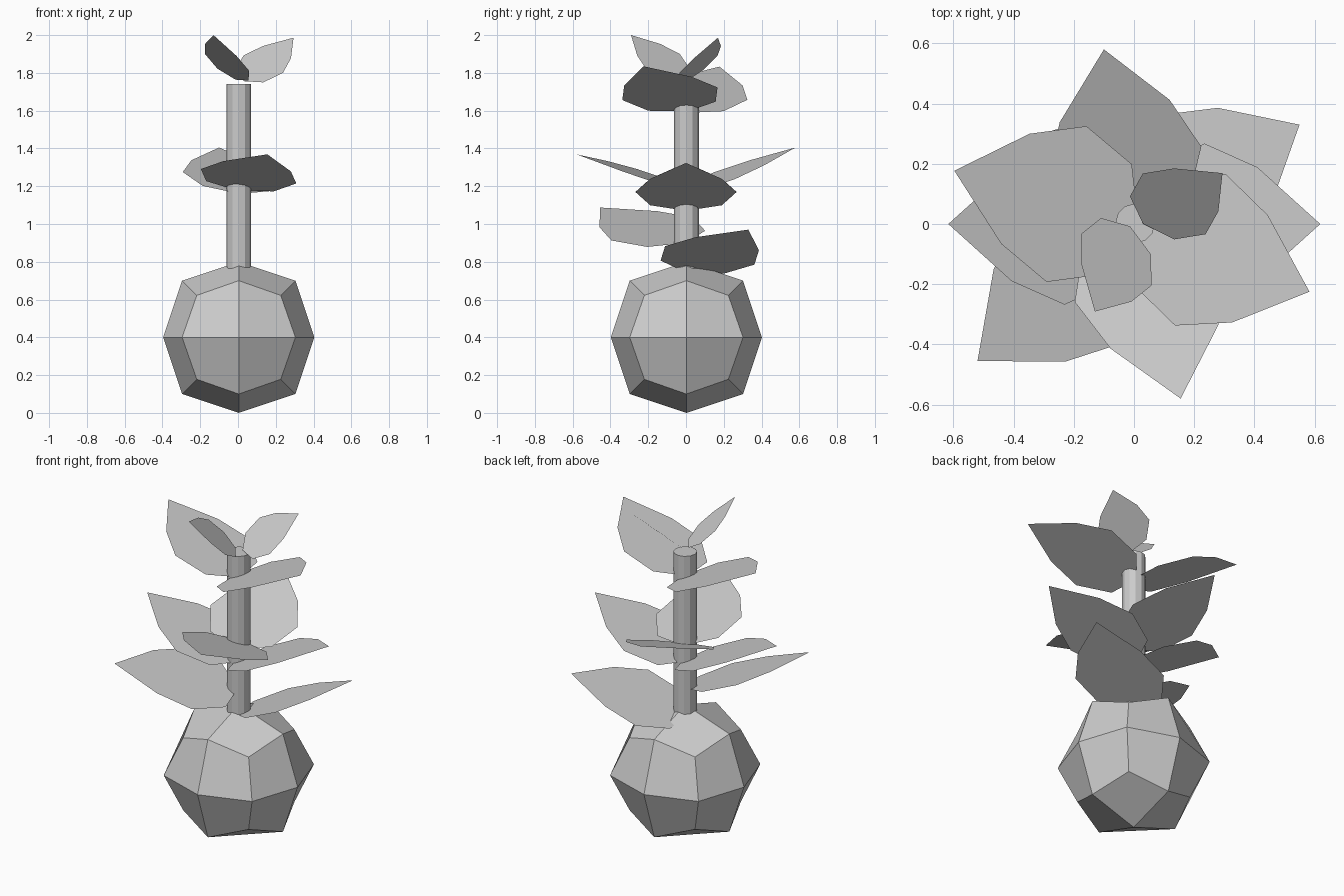
import bpy
import bmesh
from math import sin, cos, radians
from mathutils import Vector

default = bpy.data.objects.get("Cube")
if default:
    bpy.data.objects.remove(default, do_unlink=True)

# One plain grey for the whole plant
grey = bpy.data.materials.new("matte_grey")
grey.use_nodes = True
GREY = (0.6, 0.6, 0.6, 1)
grey.diffuse_color = GREY
grey.node_tree.nodes["Principled BSDF"].inputs["Base Color"].default_value = GREY


def add_object(name, bm, location=(0, 0, 0)):
    mesh = bpy.data.meshes.new(name)
    bm.to_mesh(mesh)
    bm.free()
    mesh.materials.append(grey)
    obj = bpy.data.objects.new(name, mesh)
    obj.location = location
    bpy.context.collection.objects.link(obj)
    return obj


def leaf(name, base, tip, slope):
    """Flat octagon with one corner pulled to the tip, lying on a sloped plane."""
    base = Vector(base)
    run = Vector(tip) - base.xy
    along = Vector((run.x, run.y, run.dot(Vector(slope))))
    length = along.length
    along.normalize()
    normal = Vector((-slope[0], -slope[1], 1)).normalized()
    side = normal.cross(along)
    radius = 0.392 * length
    bm = bmesh.new()
    corners = []
    for i in range(8):
        angle = radians(45 * i)
        u = length if i == 0 else radius * (1 + cos(angle))
        corners.append(bm.verts.new(base + along * u + side * radius * sin(angle)))
    bm.faces.new(corners)
    return add_object(name, bm)


# Round faceted pot: a cube subdivided once
bm = bmesh.new()
bmesh.ops.create_cube(bm, size=0.8)
pot = add_object("pot", bm, (0.004, 0.002, 0.4))
subdivide = pot.modifiers.new("round", "SUBSURF")
subdivide.levels = subdivide.render_levels = 1
subdivide.use_limit_surface = False

# Stem
bm = bmesh.new()
bmesh.ops.create_cone(bm, cap_ends=True, segments=12, radius1=0.066,
                      radius2=0.066, depth=1.0)
add_object("stem", bm, (0.004, 0.002, 1.24))

# Leaves: base point, tip seen from above, slope of the leaf plane
RISE = 0.4
LEAVES = {
    "lowest_left_leaf": ((-0.01, -0.006, 0.746), (0.55, 0.33), (RISE, 0)),
    "lowest_right_leaf": ((0, 0, 0.9), (-0.52, -0.455), (-0.36, 0)),
    "lower_left_leaf": ((-0.014, 0, 1.07), (0.619, 0), (RISE, 0)),
    "lower_right_leaf": ((0.018, 0, 1.07), (-0.617, 0), (-RISE, 0)),
    "middle_back_leaf": ((0.008, -0.038, 1.16), (-0.1, 0.58), (-0.15, 0.37)),
    "middle_front_leaf": ((-0.008, 0.038, 1.178), (0.155, -0.58), (-0.08, -0.33)),
    "upper_left_leaf": ((-0.014, 0.005, 1.596), (0.583, -0.225), (RISE, 0)),
    "upper_right_leaf": ((0.016, -0.005, 1.588), (-0.597, 0.177), (-RISE, 0)),
    "top_left_leaf": ((0.03, 0.001, 1.756), (0.294, 0.169), (0.35, 0.82)),
    "top_right_leaf": ((-0.013, -0.008, 1.764), (-0.13, -0.291), (-0.76, -0.52)),
}
for name, spec in LEAVES.items():
    leaf(name, *spec)
